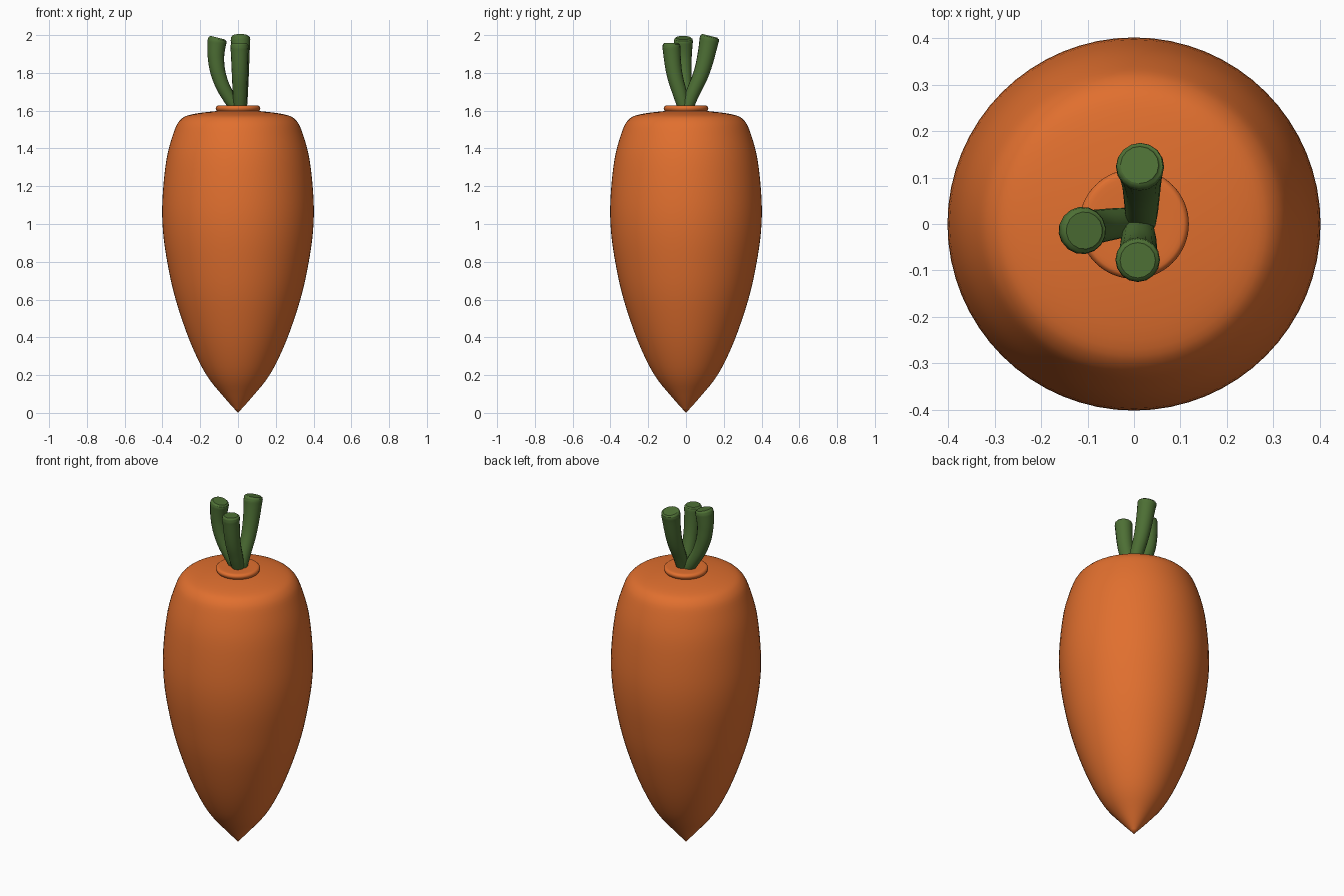
import bpy, bmesh, math
from mathutils import Vector

if "Cube" in bpy.data.objects:
    bpy.data.objects.remove(bpy.data.objects["Cube"])


def material(name, rgb):
    m = bpy.data.materials.new(name)
    m.diffuse_color = (*rgb, 1)
    m.use_nodes = True
    m.node_tree.nodes["Principled BSDF"].inputs["Base Color"].default_value = m.diffuse_color
    return m


orange = material("orange", (0.75, 0.16, 0.028))
green = material("green", (0.075, 0.16, 0.035))


def smooth_path(pts, steps):
    # Catmull-Rom interpolation through the profile points
    p = [Vector(q) for q in pts]
    p = [2 * p[0] - p[1]] + p + [2 * p[-1] - p[-2]]
    out = []
    for a, b, c, d in zip(p, p[1:], p[2:], p[3:]):
        for i in range(steps):
            t = i / steps
            out.append(0.5 * (2 * b + (c - a) * t + (2 * a - 5 * b + 4 * c - d) * t**2
                              + (3 * b - a - 3 * c + d) * t**3))
    return out + [p[-2]]


def lathe(name, profile, mat, steps=4, sides=64):
    bm = bmesh.new()
    verts = [bm.verts.new((max(r, 0), 0, z)) for r, z in smooth_path(profile, steps)]
    edges = [bm.edges.new(e) for e in zip(verts, verts[1:])]
    bmesh.ops.spin(bm, geom=verts + edges, cent=(0, 0, 0), axis=(0, 0, 1),
                   angle=math.tau, steps=sides, use_merge=False)
    bmesh.ops.remove_doubles(bm, verts=bm.verts, dist=1e-4)
    bmesh.ops.recalc_face_normals(bm, faces=bm.faces)
    for f in bm.faces:
        f.smooth = True
    me = bpy.data.meshes.new(name)
    bm.to_mesh(me)
    bm.free()
    me.materials.append(mat)
    ob = bpy.data.objects.new(name, me)
    bpy.context.collection.objects.link(ob)


def stalk(name, pts):
    # each point is x, y, z, radius
    cu = bpy.data.curves.new(name, 'CURVE')
    cu.dimensions = '3D'
    cu.bevel_depth = 1
    cu.bevel_resolution = 6
    cu.resolution_u = 8
    cu.use_fill_caps = True
    sp = cu.splines.new('BEZIER')
    sp.bezier_points.add(len(pts) - 1)
    for bp, (x, y, z, r) in zip(sp.bezier_points, pts):
        bp.co = (x, y, z)
        bp.radius = r
        bp.handle_left_type = bp.handle_right_type = 'AUTO'
    cu.materials.append(green)
    bpy.context.collection.objects.link(bpy.data.objects.new(name, cu))


# Tapered root with rounded shoulder
lathe("root", [(0, 0), (0.08, 0.09), (0.17, 0.205), (0.255, 0.38), (0.33, 0.6),
               (0.372, 0.785), (0.397, 0.96), (0.4, 1.13), (0.379, 1.34), (0.34, 1.485),
               (0.306, 1.55), (0.25, 1.579), (0.12, 1.597), (0, 1.6)], orange)

# Small raised crown disc
lathe("crown", [(0.1, 1.585), (0.112, 1.598), (0.118, 1.612), (0.113, 1.623),
                (0.1, 1.627), (0.05, 1.627), (0, 1.627)], orange, steps=3)

# Three curved leaf stalks
stalk("left_stalk", [(0.0, 0.005, 1.6, 0.03), (-0.045, 0, 1.665, 0.034),
                     (-0.093, -0.008, 1.76, 0.038), (-0.116, -0.013, 1.87, 0.043),
                     (-0.111, -0.014, 1.966, 0.051), (-0.109, -0.014, 1.978, 0.049),
                     (-0.107, -0.014, 1.986, 0.04)])
stalk("back_stalk", [(0.015, 0.0, 1.6, 0.032), (0.016, 0.03, 1.68, 0.036),
                     (0.016, 0.085, 1.81, 0.042), (0.013, 0.123, 1.976, 0.052),
                     (0.012, 0.125, 1.988, 0.05), (0.012, 0.127, 1.996, 0.041)])
stalk("front_stalk", [(0.01, -0.005, 1.6, 0.032), (0.01, -0.032, 1.69, 0.038),
                      (0.009, -0.062, 1.8, 0.042), (0.008, -0.077, 1.937, 0.048),
                      (0.008, -0.078, 1.949, 0.046), (0.008, -0.078, 1.957, 0.038)])
